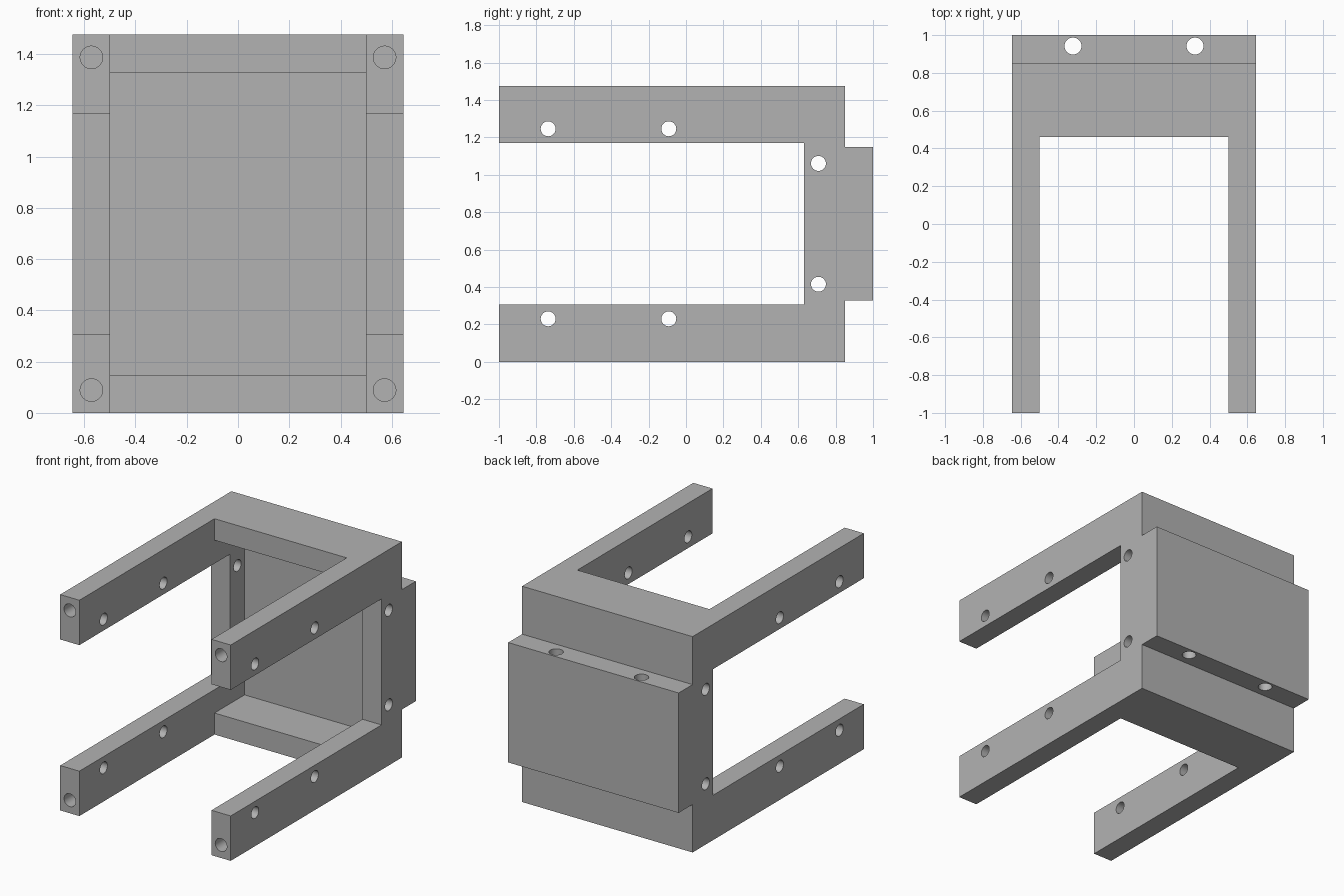
import bpy
from math import pi

if "Cube" in bpy.data.objects:
    bpy.data.objects.remove(bpy.data.objects["Cube"], do_unlink=True)

# Single grey material
grey = bpy.data.materials.new("plain grey")
grey.use_nodes = True
colour = (0.45, 0.45, 0.45, 1)
grey.diffuse_color = colour
bsdf = next(n for n in grey.node_tree.nodes if n.type == "BSDF_PRINCIPLED")
bsdf.inputs["Base Color"].default_value = colour


def box(name, low, high):
    centre = [(a + b) / 2 for a, b in zip(low, high)]
    bpy.ops.mesh.primitive_cube_add(size=1, location=centre)
    obj = bpy.context.object
    obj.name = name
    obj.scale = [b - a for a, b in zip(low, high)]
    bpy.ops.object.transform_apply(location=True, rotation=True, scale=True)
    return obj


def drill(axis, centre, radius, depth):
    rotation = {"x": (0, pi / 2, 0), "y": (pi / 2, 0, 0), "z": (0, 0, 0)}[axis]
    bpy.ops.mesh.primitive_cylinder_add(vertices=32, radius=radius, depth=depth,
                                        location=centre, rotation=rotation)
    return bpy.context.object


def combine(target, tool, operation="DIFFERENCE"):
    tool.hide_render = True
    mod = target.modifiers.new("cut", "BOOLEAN")
    mod.operation = operation
    mod.solver = "EXACT"
    mod.object = tool
    bpy.context.view_layer.objects.active = target
    bpy.ops.object.modifier_apply(modifier=mod.name)
    bpy.data.objects.remove(tool, do_unlink=True)


W, INNER = 0.645, 0.5
HEIGHT, MID = 1.476, 0.738
BACK = 0.85

# Open box with four arms reaching forward
frame = box("bracket_frame", (-W, -1, 0), (W, BACK, HEIGHT))
combine(frame, box("cavity", (-INNER, -2, 0.147), (INNER, 0.785, HEIGHT - 0.147)))
combine(frame, box("side_opening", (-2, -2, 0.307), (2, 0.63, HEIGHT - 0.307)))
combine(frame, box("top_opening", (-INNER, -2, -1), (INNER, 0.46, 3)))

# Raised block across the back
combine(frame, box("back_block", (-W, 0.82, 0.328), (W, 1, HEIGHT - 0.328)), "UNION")

# Cross holes through the arms and side walls, as (y, distance from mid height)
for y, dz in ((-0.737, 0.508), (-0.092, 0.508), (0.708, 0.323)):
    for side in (-1, 1):
        combine(frame, drill("x", (0, y, MID + side * dz), 0.04, 2))

# Blind holes in the arm ends
for sx in (-1, 1):
    for sz in (-1, 1):
        combine(frame, drill("y", (sx * 0.572, -1, MID + sz * 0.649), 0.044, 0.6))

# Vertical holes through the back block
for sx in (-1, 1):
    combine(frame, drill("z", (sx * 0.323, 0.942, MID), 0.045, 2))

frame.data.materials.clear()
frame.data.materials.append(grey)
for face in frame.data.polygons:
    face.material_index = 0
bpy.ops.object.select_all(action="DESELECT")
frame.select_set(True)
bpy.context.view_layer.objects.active = frame
bpy.ops.object.shade_smooth_by_angle(angle=pi / 6)
